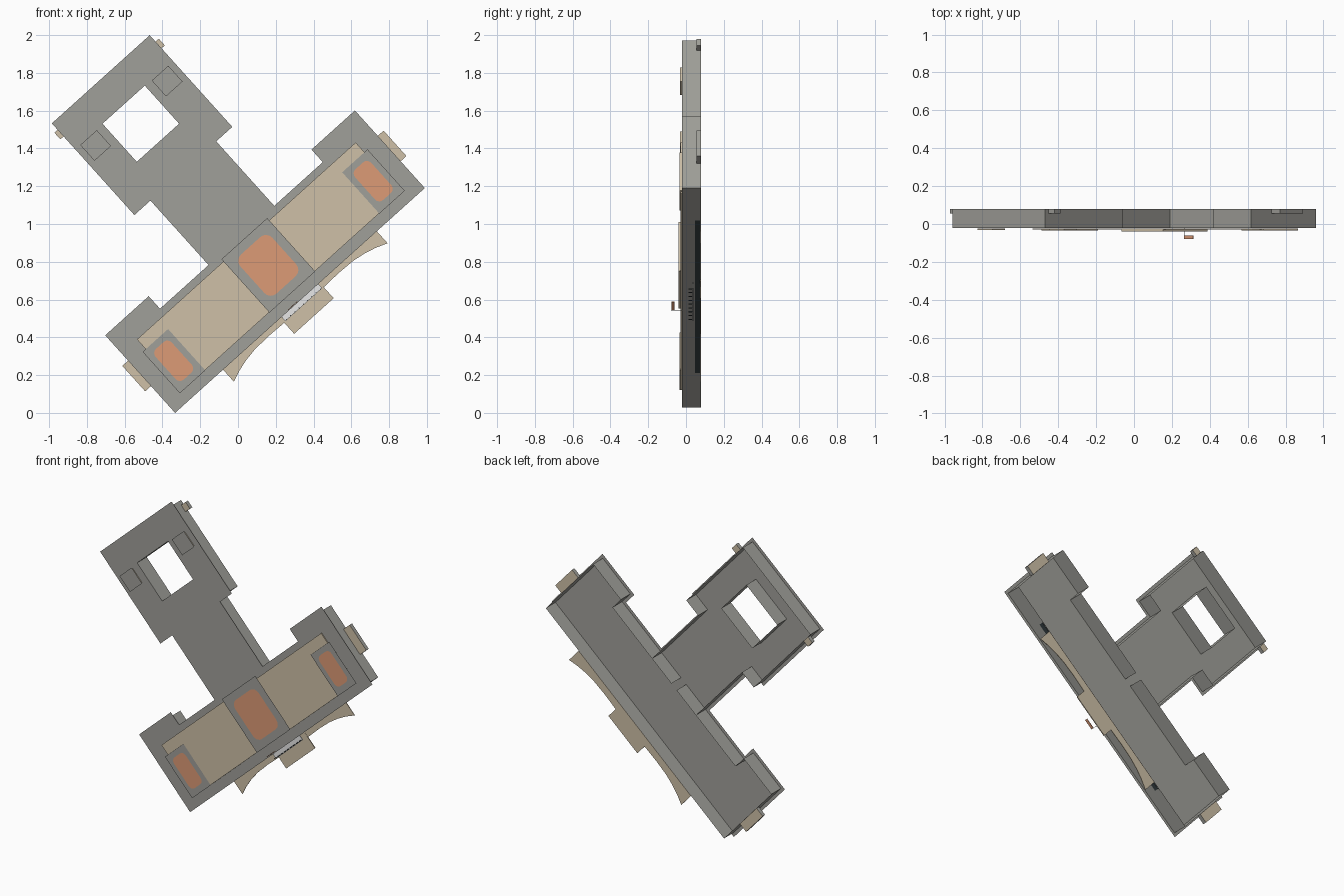
import bpy, bmesh, math

if "Cube" in bpy.data.objects:
    bpy.data.objects.remove(bpy.data.objects["Cube"])

# plan coordinates: u along the main bar, v across it, y is depth (front is -y)
ANG = math.radians(42.0)
C, S, K = math.cos(ANG), math.sin(ANG), 1.005
HALF = 0.885
ROOF_Y, BASE_Y = -0.02, 0.08
LIFT_Y = -0.0225  # raised parts start clear of the roof sheet


def place(u, v, y):
    a = u + HALF
    return (-0.333 + K * (a * C - v * S), y, K * (a * S + v * C))


def material(name, rgb):
    m = bpy.data.materials.new(name)
    m.diffuse_color = (*rgb, 1)
    m.use_nodes = True
    m.node_tree.nodes["Principled BSDF"].inputs["Base Color"].default_value = m.diffuse_color
    return m


GREY = material("roof grey", (0.352, 0.35, 0.322))
TAN = material("warm tan", (0.62, 0.53, 0.39))
ORANGE = material("clay orange", (0.72, 0.325, 0.18))
WHITE = material("pale grey", (0.8, 0.8, 0.8))
DARK = material("dark slate", (0.035, 0.05, 0.055))


def finish(name, bm, mat, side_mat=None):
    if side_mat:
        for f in bm.faces:
            f.normal_update()
            f.material_index = int(abs(f.normal.y) < 0.5)
    me = bpy.data.meshes.new(name)
    bm.to_mesh(me)
    bm.free()
    me.materials.append(mat)
    if side_mat:
        me.materials.append(side_mat)
    ob = bpy.data.objects.new(name, me)
    bpy.context.collection.objects.link(ob)
    return ob


def prism(name, poly, y0, y1, mat, side_mat=None):
    bm = bmesh.new()
    f = bm.faces.new([bm.verts.new(place(u, v, y0)) for u, v in poly])
    ext = bmesh.ops.extrude_face_region(bm, geom=[f], use_keep_orig=True)
    for v in ext["geom"]:
        if isinstance(v, bmesh.types.BMVert):
            v.co.y = y1
    bmesh.ops.recalc_face_normals(bm, faces=bm.faces)
    return finish(name, bm, mat, side_mat)


def rect(u0, u1, v0, v1):
    return [(u0, v0), (u1, v0), (u1, v1), (u0, v1)]


def plate(name, loops, y, mat):
    bm = bmesh.new()
    edges = []
    for loop in loops:
        vs = [bm.verts.new(place(u, v, y)) for u, v in loop]
        edges += [bm.edges.new((vs[i - 1], vs[i])) for i in range(len(vs))]
    bmesh.ops.triangle_fill(bm, use_beauty=True, use_dissolve=False, edges=edges)
    for f in bm.faces:
        f.normal_update()
        if f.normal.y > 0:
            f.normal_flip()
    return finish(name, bm, mat)


def wall(name, loop, closed, outward, mat):
    bm = bmesh.new()
    a = [bm.verts.new(place(u, v, ROOF_Y)) for u, v in loop]
    b = [bm.verts.new(place(u, v, BASE_Y)) for u, v in loop]
    for i in range(0 if closed else 1, len(loop)):
        q = [a[i - 1], a[i], b[i], b[i - 1]]
        bm.faces.new(q[::-1] if outward else q)
    return finish(name, bm, mat)


def rounded(u0, u1, v0, v1, r):
    pts = []
    for cu, cv, a0 in ((u1 - r, v1 - r, 0), (u0 + r, v1 - r, 90),
                       (u0 + r, v0 + r, 180), (u1 - r, v0 + r, 270)):
        for k in range(5):
            a = math.radians(a0 + k * 22.5)
            pts.append((cu + r * math.cos(a), cv + r * math.sin(a)))
    return pts


def footprint(d):
    right = [(0.885 - d, d), (0.885 - d, 0.55 - d), (0.577 + d, 0.55 - d),
             (0.577 + d, 0.461 - d), (0.233 - d, 0.461 - d), (0.233 - d, 0.918 + d),
             (0.347 - d, 0.918 + d), (0.347 - d, 1.568 - d)]
    return right + [(-u, v) for u, v in reversed(right)]


# roof sheet with courtyard opening, and open-bottomed walls set back below it
hole = rect(-0.15, 0.15, 1.118, 1.388)
plate("main_roof", [footprint(0), hole], ROOF_Y, GREY)
wall("outer_walls", footprint(0.02), True, False, GREY)
wall("courtyard_walls", hole, True, True, GREY)
for s in (-1, 1):
    wall("inner_partition", [(s * 0.213, 0.441), (s * 0.025, 0.441)], False, False, GREY)

# raised tan roof strip
prism("raised_roof_strip", rect(-0.775, 0.775, 0.062, 0.422), LIFT_Y, -0.029, TAN)


# pavilions: tan base, grey overhanging cap, orange panel
def pavilion(name, u0, u1, v0, v1, y, d):
    prism(name + "_base", rect(u0 + d, u1 - d, v0 + d, v1 - d), LIFT_Y, y + 0.002, TAN)
    plate(name + "_cap", [rect(u0, u1, v0, v1)], y, GREY)


pavilion("centre_pavilion", -0.162, 0.162, 0.06, 0.438, -0.042, 0.015)
plate("centre_panel", [rounded(-0.113, 0.113, 0.11, 0.388, 0.045)], -0.0445, ORANGE)
for s, side in ((-1, "left"), (1, "right")):
    def span(a, b):
        return (a, b) if s > 0 else (-b, -a)

    pavilion(side + "_pavilion", *span(0.617, 0.797), 0.06, 0.353, -0.036, 0.012)
    plate(side + "_panel", [rounded(*span(0.65, 0.764), 0.10, 0.318, 0.03)], -0.0385, ORANGE)
    pavilion(side + "_roof_hatch", *span(0.195, 0.312), 1.271, 1.383, -0.034, 0.006)
    # side steps: tan treads with grey risers
    prism(side + "_end_step", rect(*span(0.866, 0.926), 0.19, 0.37), 0.055, BASE_Y, TAN, GREY)
    prism(side + "_rear_step", rect(*span(0.328, 0.37), 1.475, 1.522), 0.055, BASE_Y, TAN, GREY)
    # thin curved entrance ramps
    curve = [(0.545, 0.019), (0.545, -0.085), (0.48, -0.06), (0.42, -0.044),
             (0.35, -0.033), (0.25, -0.029), (0.14, -0.032), (0.14, 0.019)]
    prism(side + "_ramp", [(s * u, v) for u, v in curve], 0.076, BASE_Y, TAN)

# dark window band along the entrance wall
prism("window_band", rect(-0.59, 0.61, 0.0165, 0.019), 0.047, 0.075, DARK)

# entrance landing, pale balcony and its railing posts
prism("entrance_landing", rect(-0.14, 0.14, -0.11, 0.019), 0.074, BASE_Y, TAN)
prism("balcony_slab", rect(-0.13, 0.13, -0.03, 0.019), 0.034, 0.039, WHITE)
for i in range(9):
    u = -0.12 + i * 0.03
    prism("railing_post", rect(u - 0.002, u + 0.002, -0.028, -0.024), 0.012, 0.034, DARK)

# flag on its pole
prism("flag_pole", rect(-0.082, -0.08, 0.004, 0.006), -0.08, ROOF_Y, WHITE)
prism("flag", rect(-0.08, -0.015, 0.004, 0.007), -0.078, -0.06, ORANGE)
